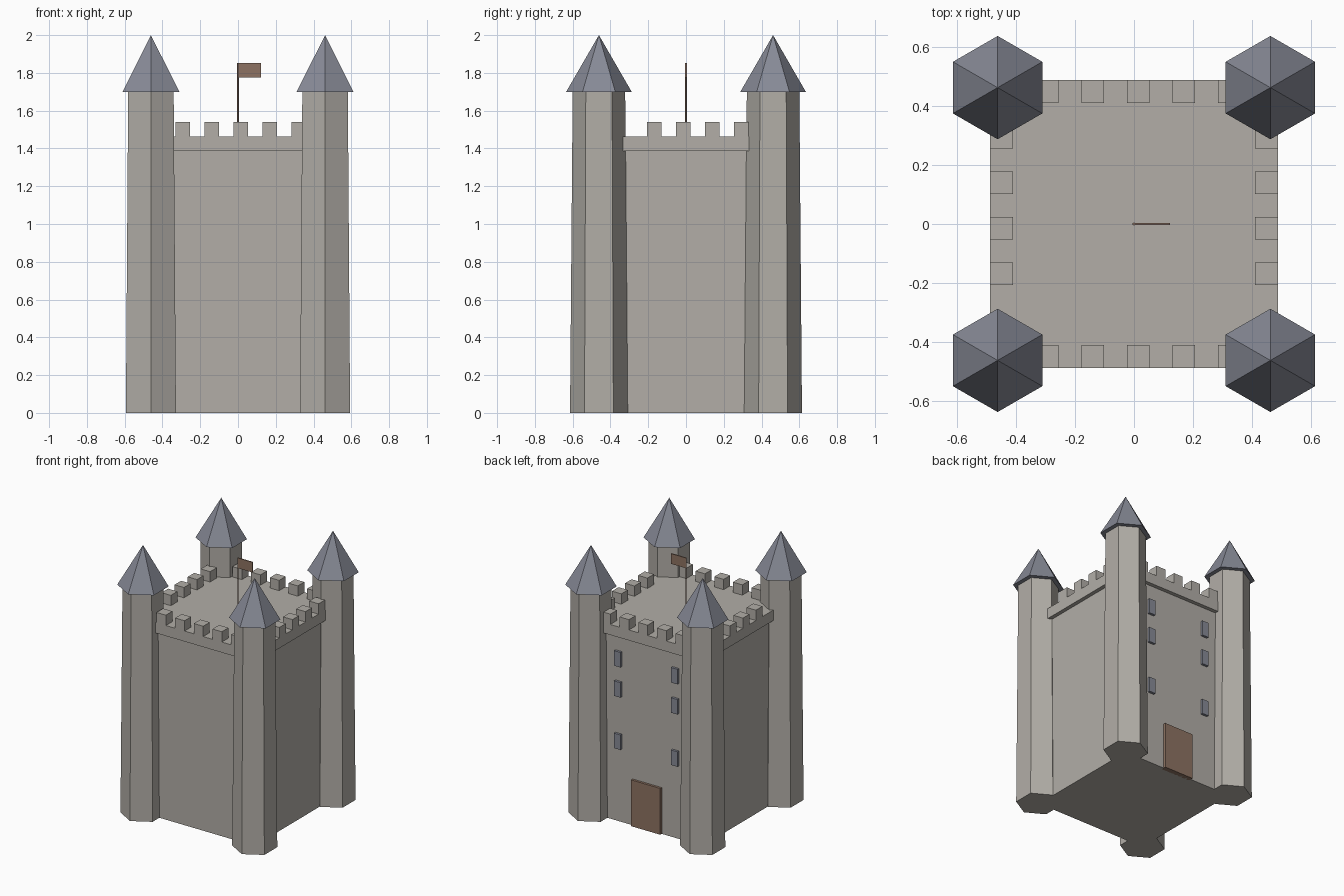
import bpy, bmesh
from mathutils import Matrix, Vector

if "Cube" in bpy.data.objects:
    bpy.data.objects.remove(bpy.data.objects["Cube"])


def material(name, rgb):
    m = bpy.data.materials.new(name)
    m.diffuse_color = (*rgb, 1)
    m.use_nodes = True
    m.node_tree.nodes["Principled BSDF"].inputs["Base Color"].default_value = m.diffuse_color
    return m


STONE = material("grey stone", (0.445, 0.423, 0.386))
SLATE = material("blue slate", (0.242, 0.254, 0.305))
WOOD = material("brown wood", (0.27, 0.171, 0.122))


def finish(name, bm, mat):
    me = bpy.data.meshes.new(name)
    bm.to_mesh(me)
    bm.free()
    me.materials.append(mat)
    ob = bpy.data.objects.new(name, me)
    bpy.context.collection.objects.link(ob)
    return ob


def box(name, lo, hi, mat):
    lo, hi = Vector(lo), Vector(hi)
    bm = bmesh.new()
    m = Matrix.Translation((lo + hi) / 2) @ Matrix.Diagonal((*(hi - lo), 1))
    bmesh.ops.create_cube(bm, size=1, matrix=m)
    return finish(name, bm, mat)


def cone(name, x, y, z0, z1, r0, r1, mat, sides=6):
    # corners of the hexagon point along +y and -y
    bm = bmesh.new()
    bmesh.ops.create_cone(bm, cap_ends=True, segments=sides, radius1=r0, radius2=r1,
                          depth=z1 - z0, matrix=Matrix.Translation((x, y, (z0 + z1) / 2)))
    bmesh.ops.remove_doubles(bm, verts=bm.verts, dist=1e-5)
    return finish(name, bm, mat)


C, W, P = 0.461, 0.457, 0.486    # tower centre, wall half width, parapet half width
M, TOP = 0.077, 1.464            # battlement size, roof deck height

# Main keep and overhanging parapet slab
box("keep_walls", (-W, -W, 0), (W, W, 1.40), STONE)
box("parapet", (-P, -P, 1.386), (P, P, TOP), STONE)

# Battlements along all four edges
for s in (-1, 1):
    a, b = sorted((s * P, s * (P - M)))
    for k in range(1, 6):
        x = -P + 2 * M * k
        box("battlement_x", (x, a, TOP - 0.01), (x + M, b, 1.541), STONE)
    for k in range(4):
        y = -0.207 + 2 * M * k
        box("battlement_y", (a, y, TOP - 0.01), (b, y + M, 1.541), STONE)

# Tapered hexagonal corner towers with pointed roofs
for x in (-C, C):
    for y in (-C, C):
        cone("corner_tower", x, y, 0, 1.70, 0.153, 0.139, STONE)
        cone("tower_roof", x, y, 1.698, 2.0, 0.1745, 0, SLATE)

# Door and windows on the back wall
box("door", (-0.12, W - 0.02, 0), (0.12, W + 0.018, 0.345), WOOD)
for x in (-0.235, 0.235):
    for z in (0.60, 0.99, 1.215):
        box("window", (x - 0.026, W - 0.02, z - 0.056), (x + 0.026, W + 0.018, z + 0.056), SLATE)

# Flag and pole
cone("flag_pole", 0, 0, TOP - 0.01, 1.852, 0.005, 0.005, WOOD)
box("flag", (0, -0.004, 1.776), (0.122, 0.004, 1.852), WOOD)
